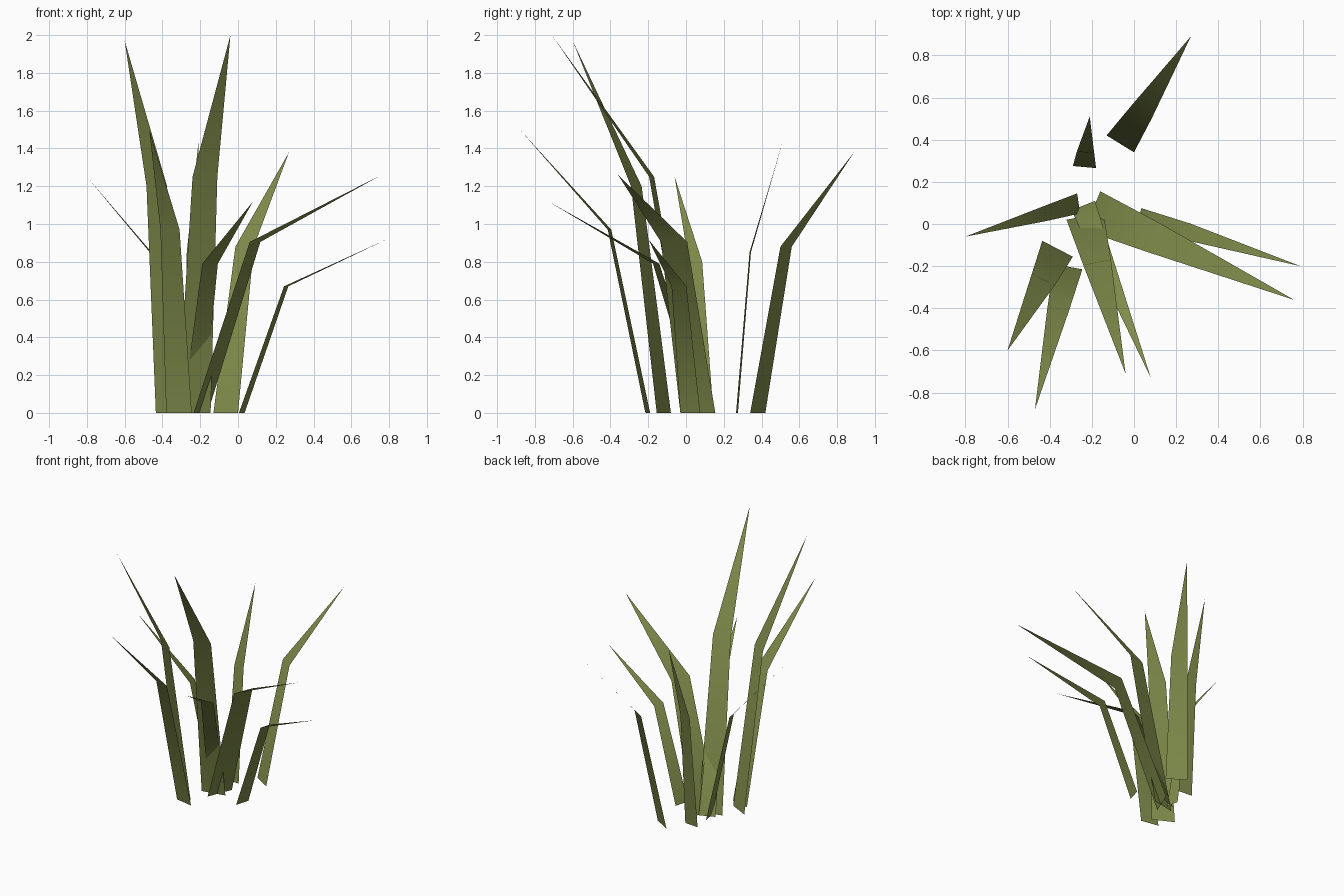
import bpy
import bmesh
from mathutils import Vector

default_cube = bpy.data.objects.get("Cube")
if default_cube:
    bpy.data.objects.remove(default_cube, do_unlink=True)

# One olive leaf colour for the whole tuft
OLIVE = (0.215, 0.262, 0.070, 1.0)
leaf_green = bpy.data.materials.new("olive_green")
leaf_green.use_nodes = True
leaf_green.diffuse_color = OLIVE
shader = next(n for n in leaf_green.node_tree.nodes if n.type == 'BSDF_PRINCIPLED')
shader.inputs["Base Color"].default_value = OLIVE

# How much narrower a blade is at its bend than at its root
BEND_TAPER = 0.75


def make_blade(name, root_left, root_right, bend, tip):
    """A flat leaf: a tapering stalk panel, then a pointed panel past the bend.
    The bend edge stays parallel to the root edge."""
    left = Vector((*root_left, 0))
    right = Vector((*root_right, 0))
    half_bend = (right - left) * BEND_TAPER / 2
    bend = Vector(bend)

    bm = bmesh.new()
    root_l, root_r, bend_l, bend_r, point = [
        bm.verts.new(co)
        for co in (left, right, bend - half_bend, bend + half_bend, tip)
    ]
    bm.faces.new((root_l, root_r, bend_r, bend_l))
    bm.faces.new((bend_l, bend_r, point))
    for face in bm.faces:
        face.smooth = True

    mesh = bpy.data.meshes.new(name)
    bm.to_mesh(mesh)
    bm.free()
    mesh.materials.append(leaf_green)
    blade = bpy.data.objects.new(name, mesh)
    bpy.context.collection.objects.link(blade)
    return blade


# Blades leaning to the back
make_blade("back_large_blade", (-.13, .42), (0, .34), (.035, .53, .88), (.27, .89, 1.38))
make_blade("back_small_blade", (-.29, .275), (-.18, .265), (-.23, .34, .85), (-.21, .51, 1.43))

# Blades leaning to the model's right
make_blade("right_blade", (-.255, .05), (-.27, .145), (-.42, .05, .8), (-.8, -.06, 1.25))
make_blade("front_right_tall_blade", (-.29, -.155), (-.435, -.08), (-.43, -.263, 1.2), (-.6, -.6, 1.97))

# Blades leaning to the front
make_blade("front_outer_blade", (-.245, -.215), (-.38, -.19), (-.36, -.405, .97), (-.47, -.88, 1.5))
make_blade("front_tall_blade", (-.145, .055), (-.32, .02), (-.175, -.182, 1.25), (-.04, -.71, 2))
make_blade("front_short_blade", (-.185, .11), (-.295, .065), (-.148, -.158, .79), (.08, -.73, 1.12))

# Blades leaning to the model's left
make_blade("left_large_blade", (-.16, .155), (-.235, -.03), (.09, -.063, .905), (.76, -.36, 1.26))
make_blade("left_low_blade", (.035, .075), (.005, -.03), (.255, -.037, .67), (.79, -.2, .92))
